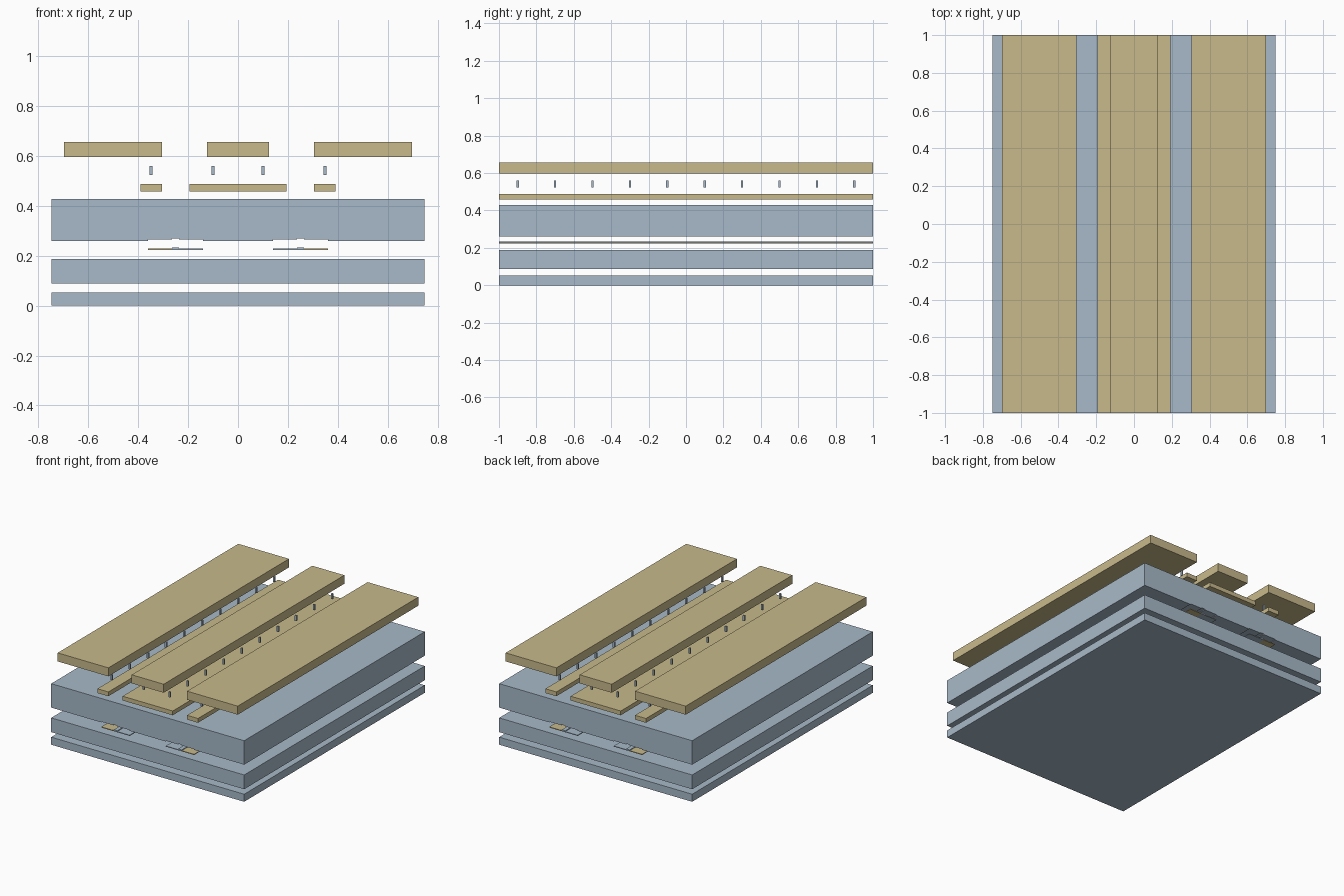
import bpy, bmesh

if "Cube" in bpy.data.objects:
    bpy.data.objects.remove(bpy.data.objects["Cube"], do_unlink=True)


def material(name, colour):
    m = bpy.data.materials.new(name)
    m.use_nodes = True
    m.diffuse_color = colour
    m.node_tree.nodes["Principled BSDF"].inputs["Base Color"].default_value = colour
    return m


BLUE = material("pale blue", (0.39, 0.49, 0.58, 1))
TAN = material("sand", (0.58, 0.49, 0.26, 1))


def extrude(name, profile, mats, y0=-1, y1=1, cut_x=None):
    """Extrude an x-z outline along y; with cut_x, faces beyond it get the second material."""
    bm = bmesh.new()
    face = bm.faces.new([bm.verts.new((x, y0, z)) for x, z in profile])
    out = bmesh.ops.extrude_face_region(bm, geom=[face])
    moved = [v for v in out["geom"] if isinstance(v, bmesh.types.BMVert)]
    bmesh.ops.translate(bm, verts=moved, vec=(0, y1 - y0, 0))
    if cut_x is not None:
        bmesh.ops.bisect_plane(bm, geom=bm.verts[:] + bm.edges[:] + bm.faces[:],
                               plane_co=(cut_x, 0, 0), plane_no=(1, 0, 0))
        for f in bm.faces:
            f.material_index = int(abs(f.calc_center_median().x) > abs(cut_x) + 0.001)
    bmesh.ops.recalc_face_normals(bm, faces=bm.faces)
    me = bpy.data.meshes.new(name)
    bm.to_mesh(me)
    bm.free()
    for m in mats:
        me.materials.append(m)
    ob = bpy.data.objects.new(name, me)
    bpy.context.collection.objects.link(ob)
    return ob


def bar(name, x0, x1, z0, z1, mat, y0=-1, y1=1):
    return extrude(name, [(x0, z0), (x1, z0), (x1, z1), (x0, z1)], [mat], y0, y1)


W = 0.748          # half width of the slabs
C = 0.25           # rib centre line
HALF, RIB = 0.11, 0.0137


def rib_outline(cx, z, step, ridge):
    """Stepped top outline of a rib strip, left to right."""
    return [(cx - HALF, z + step), (cx - RIB, z + step), (cx - RIB, z + ridge),
            (cx + RIB, z + ridge), (cx + RIB, z + step), (cx + HALF, z + step)]


# Base slabs
bar("substrate", -W, W, 0, 0.053, BLUE)
bar("lower_layer", -W, W, 0.088, 0.188, BLUE)

# Upper slab, with the rib shapes recessed in its underside
under = [(-W, 0.26)]
for cx in (-C, C):
    under += [(cx - HALF, 0.26)] + rib_outline(cx, 0.26, 0.005, 0.01) + [(cx + HALF, 0.26)]
under += [(W, 0.26), (W, 0.428), (-W, 0.428)]
extrude("upper_layer", under, [BLUE])

# Rib strips, sand coloured on the outer wing
for side, s in (("left", 1), ("right", -1)):
    cx = s * C
    outline = [(cx + HALF, 0.224), (cx - HALF, 0.224)] + rib_outline(cx, 0.224, 0.005, 0.01)
    extrude(side + "_rib_strip", outline, [BLUE, TAN], cut_x=s * (C + RIB))

# Lower and top electrodes
bar("centre_lower_electrode", -0.194, 0.194, 0.458, 0.488, TAN)
bar("centre_top_electrode", -0.124, 0.124, 0.597, 0.657, TAN)
for side, s in (("left", 1), ("right", -1)):
    bar(side + "_lower_electrode", s * 0.305, s * 0.39, 0.458, 0.488, TAN)
    bar(side + "_top_electrode", s * 0.305, s * 0.698, 0.597, 0.657, TAN)

# Rows of connecting pins
R = 0.006
for row, x in (("right_outer", -0.348), ("right_inner", -0.1),
               ("left_inner", 0.1), ("left_outer", 0.348)):
    for i in range(10):
        y = -0.9 + 0.2 * i
        bar(f"{row}_pin_{i + 1}", x - R, x + R, 0.523, 0.561, BLUE, y - R, y + R)
